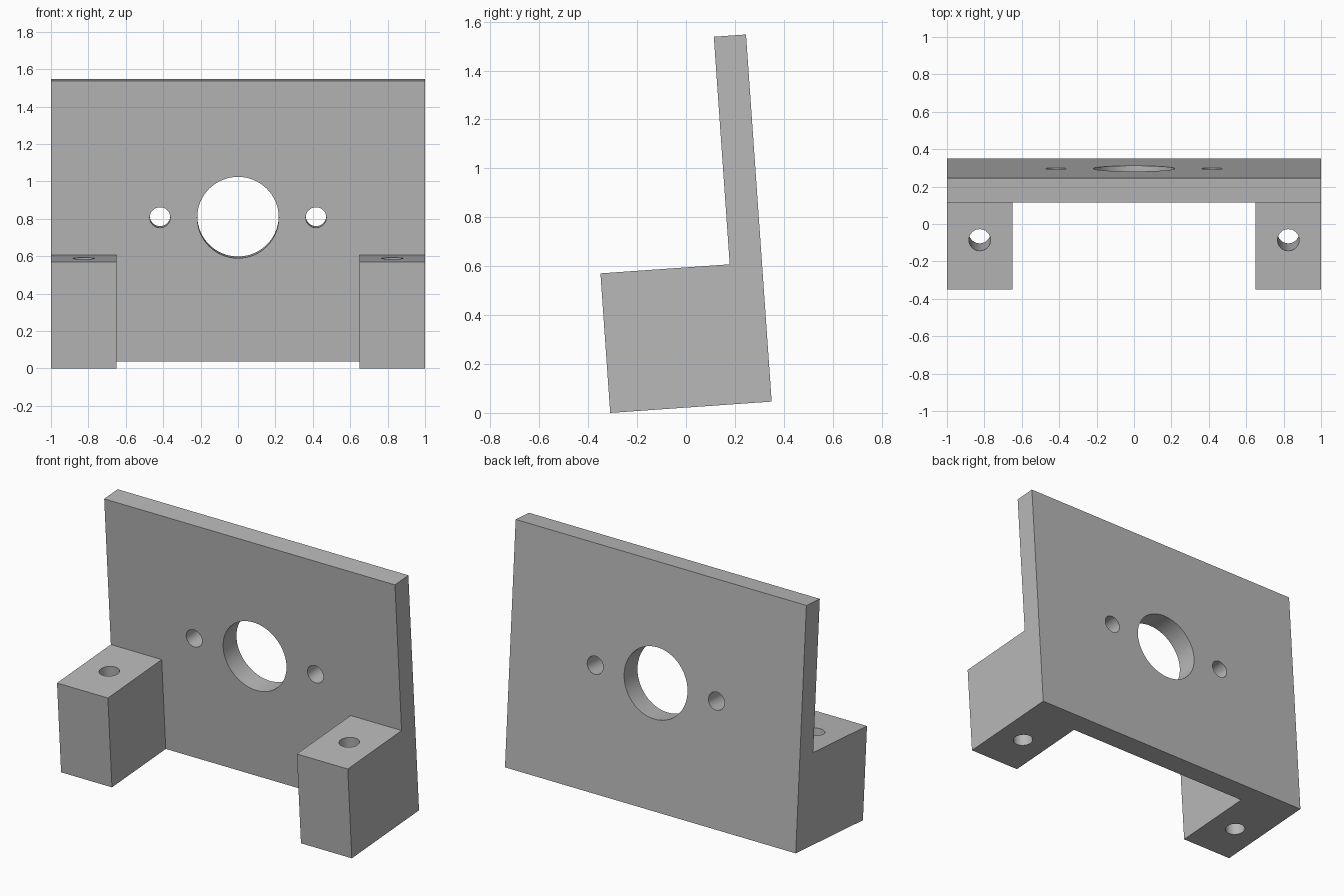
import bpy, bmesh, math

default = bpy.data.objects.get("Cube")
if default:
    bpy.data.objects.remove(default, do_unlink=True)

HALF_W, GAP = 1.0, 0.65              # half width, half of the gap between the feet
FOOT_D, DEPTH = 0.53, 0.662          # foot depth, total depth
FOOT_H, PLATE_H = 0.572, 1.505
HOLE_V = 0.772                       # height of the plate holes
TILT = math.radians(4)

grey = bpy.data.materials.new("neutral_grey")
grey.use_nodes = True
colour = (0.48, 0.48, 0.48, 1)
grey.diffuse_color = colour
grey.node_tree.nodes["Principled BSDF"].inputs["Base Color"].default_value = colour


def extrude_up(bm, faces, height):
    """Raise faces by height and return the new top faces."""
    new = bmesh.ops.extrude_face_region(bm, geom=faces)["geom"]
    verts = [g for g in new if isinstance(g, bmesh.types.BMVert)]
    bmesh.ops.translate(bm, verts=verts, vec=(0, 0, height))
    return [g for g in new if isinstance(g, bmesh.types.BMFace)]


# Bracket body: U-shaped plan raised to foot height, then the plate strip higher
bm = bmesh.new()
xs = (-HALF_W, -GAP, GAP, HALF_W)
rows = {y: [bm.verts.new((x, y, 0)) for x in xs] for y in (0, FOOT_D, DEPTH)}


def plan_quad(y0, y1, i):
    a, b = rows[y0], rows[y1]
    return bm.faces.new((a[i], a[i + 1], b[i + 1], b[i]))


plan = [plan_quad(FOOT_D, DEPTH, i) for i in range(3)]
plan += [plan_quad(0, FOOT_D, i) for i in (0, 2)]
bmesh.ops.delete(bm, geom=[v for v in bm.verts if not v.link_faces], context='VERTS')
tops = extrude_up(bm, plan, FOOT_H)
strip = [f for f in tops if f.calc_center_median().y > FOOT_D]
extrude_up(bm, strip, PLATE_H - FOOT_H)

# Close the underside if the extrusion left it open, then tidy flat regions
edges = [e for e in bm.edges if e.is_boundary]
if edges:
    bmesh.ops.holes_fill(bm, edges=edges, sides=0)
inner = [f for f in bm.faces if any(len(e.link_faces) > 2 for e in f.edges)
         and FOOT_D < f.calc_center_median().y < DEPTH
         and abs(f.calc_center_median().z - FOOT_H) < 0.001]
if inner:
    bmesh.ops.delete(bm, geom=inner, context='FACES')
bmesh.ops.recalc_face_normals(bm, faces=bm.faces[:])
bmesh.ops.dissolve_limit(bm, angle_limit=0.01, verts=bm.verts[:], edges=bm.edges[:])
mesh = bpy.data.meshes.new("mounting_bracket")
bm.to_mesh(mesh)
bm.free()
mesh.materials.append(grey)
bracket = bpy.data.objects.new("mounting_bracket", mesh)
bpy.context.collection.objects.link(bracket)


def drill(name, radius, location, depth, rotation=(0, 0, 0), sides=64):
    """Cut a round through hole in the bracket."""
    bpy.ops.mesh.primitive_cylinder_add(vertices=sides, radius=radius, depth=depth,
                                        location=location, rotation=rotation)
    cutter = bpy.context.object
    cutter.name = name
    cutter.hide_render = True
    cutter.data.materials.append(grey)
    mod = bracket.modifiers.new(name, 'BOOLEAN')
    mod.operation = 'DIFFERENCE'
    mod.solver = 'EXACT'
    mod.object = cutter
    bpy.ops.object.select_all(action='DESELECT')
    bpy.context.view_layer.objects.active = bracket
    bracket.select_set(True)
    bpy.ops.object.modifier_apply(modifier=mod.name)
    bpy.data.objects.remove(cutter, do_unlink=True)


# Holes through the plate and down through the feet
across = (math.pi / 2, 0, 0)
plate_mid = (FOOT_D + DEPTH) / 2
drill("centre_hole", 0.218, (0, plate_mid, HOLE_V), 0.3, across)
for side in (-1, 1):
    drill("plate_screw_hole", 0.055, (side * 0.417, plate_mid, HOLE_V), 0.3, across, 40)
    drill("foot_screw_hole", 0.058, (side * 0.825, FOOT_D / 2, FOOT_H / 2), 0.8, sides=40)

bpy.ops.object.shade_smooth_by_angle(angle=math.radians(30))

# Lean the bracket back onto its front lower edge
bracket.rotation_euler = (TILT, 0, 0)
bracket.location = (0, -0.31, 0)
